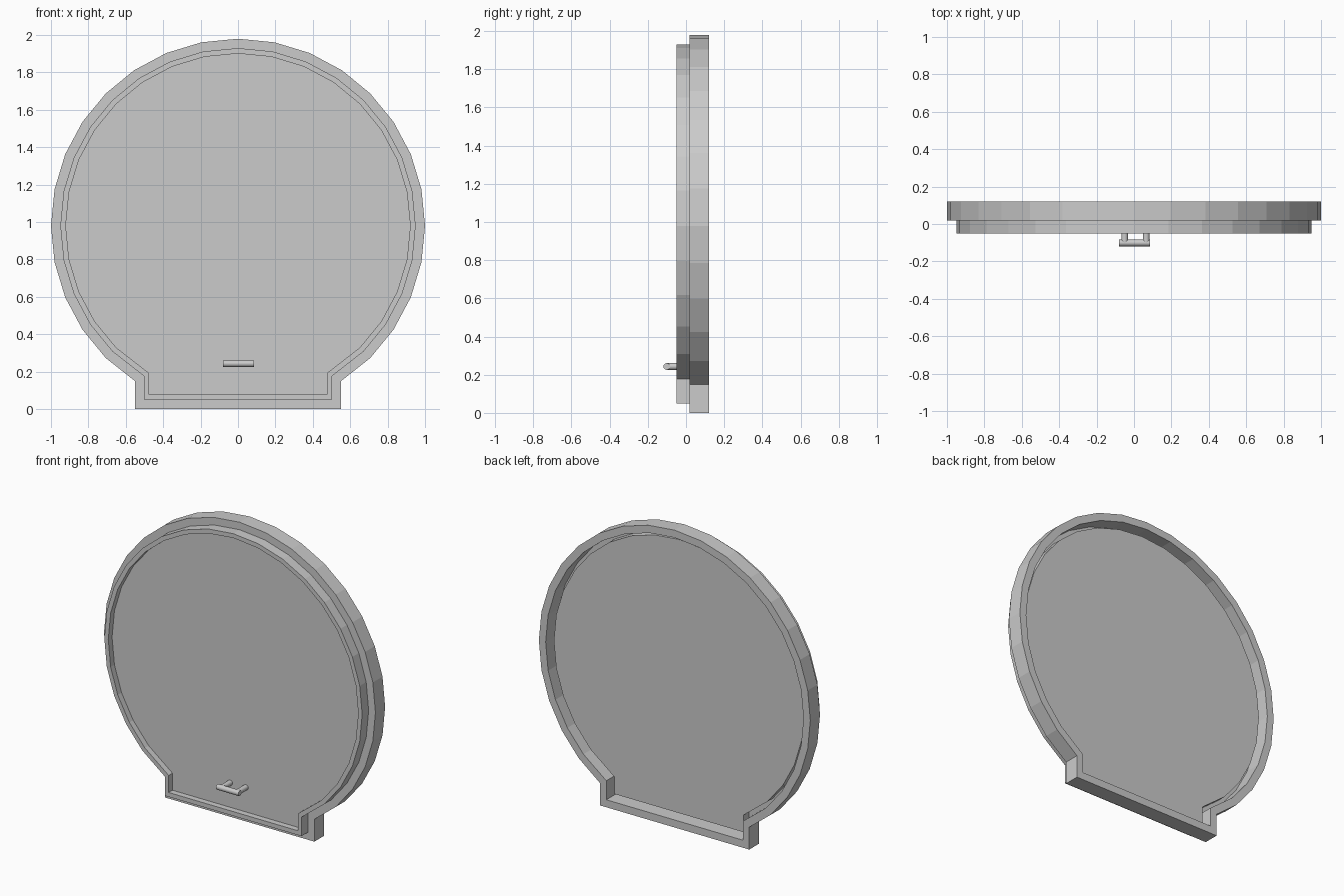
import bpy, bmesh
from math import sin, cos, pi
from mathutils import Vector

if "Cube" in bpy.data.objects:
    bpy.data.objects.remove(bpy.data.objects["Cube"])

CZ = 0.98       # centre height of the round part


def outline(inset):
    """Arch outline (x, z): 32-sided circle cut by a narrow upright foot."""
    r = 1.0 - inset
    arc = [(r * sin(i * pi / 16), CZ + r * cos(i * pi / 16)) for i in range(-12, 13)]
    foot = 0.55 - 0.94 * inset
    knee = 0.149 + 0.55 * inset
    return [(-foot, inset), (-foot, knee)] + arc + [(foot, knee), (foot, inset)]


def finish(name, bm):
    bmesh.ops.recalc_face_normals(bm, faces=bm.faces)
    me = bpy.data.meshes.new(name)
    bm.to_mesh(me)
    bm.free()
    ob = bpy.data.objects.new(name, me)
    bpy.context.collection.objects.link(ob)
    return ob


def ring(name, outer, inner, y0, y1):
    """Square-section frame that follows the outline between two insets."""
    bm = bmesh.new()
    loops = [[bm.verts.new((x, y, z)) for x, z in outline(i)]
             for i, y in ((outer, y0), (outer, y1), (inner, y1), (inner, y0))]
    n = len(loops[0])
    for k in range(4):
        a, b = loops[k], loops[(k + 1) % 4]
        for i in range(n):
            j = (i + 1) % n
            bm.faces.new((a[i], a[j], b[j], b[i]))
    return finish(name, bm)


def slab(name, inset, y0, y1):
    bm = bmesh.new()
    f = bm.faces.new([bm.verts.new((x, y0, z)) for x, z in outline(inset)])
    ext = bmesh.ops.extrude_face_region(bm, geom=[f], use_keep_orig=True)
    bmesh.ops.translate(bm, vec=(0, y1 - y0, 0),
                        verts=[v for v in ext['geom'] if isinstance(v, bmesh.types.BMVert)])
    return finish(name, bm)


def rod(name, a, b, r):
    a, b = Vector(a), Vector(b)
    bpy.ops.mesh.primitive_cylinder_add(vertices=12, radius=r, depth=(b - a).length,
                                        location=(a + b) / 2)
    ob = bpy.context.object
    ob.name = name
    ob.rotation_euler = (b - a).to_track_quat('Z', 'Y').to_euler()
    bpy.ops.object.shade_smooth_by_angle()


# Fixed frame behind, door frame in front, thick panel inside
ring("outer_frame", 0.0, 0.05, 0.018, 0.12)
ring("door_frame", 0.05, 0.079, -0.05, 0.018)
slab("door_panel", 0.079, -0.01, 0.075)

# Pull handle: bar on two posts
rod("handle_bar", (-0.08, -0.101, 0.243), (0.085, -0.101, 0.243), 0.018)
for i, x in enumerate((-0.05, 0.065)):
    rod(f"handle_post_{i + 1}", (x, -0.101, 0.243), (x, 0.0, 0.243), 0.018)
